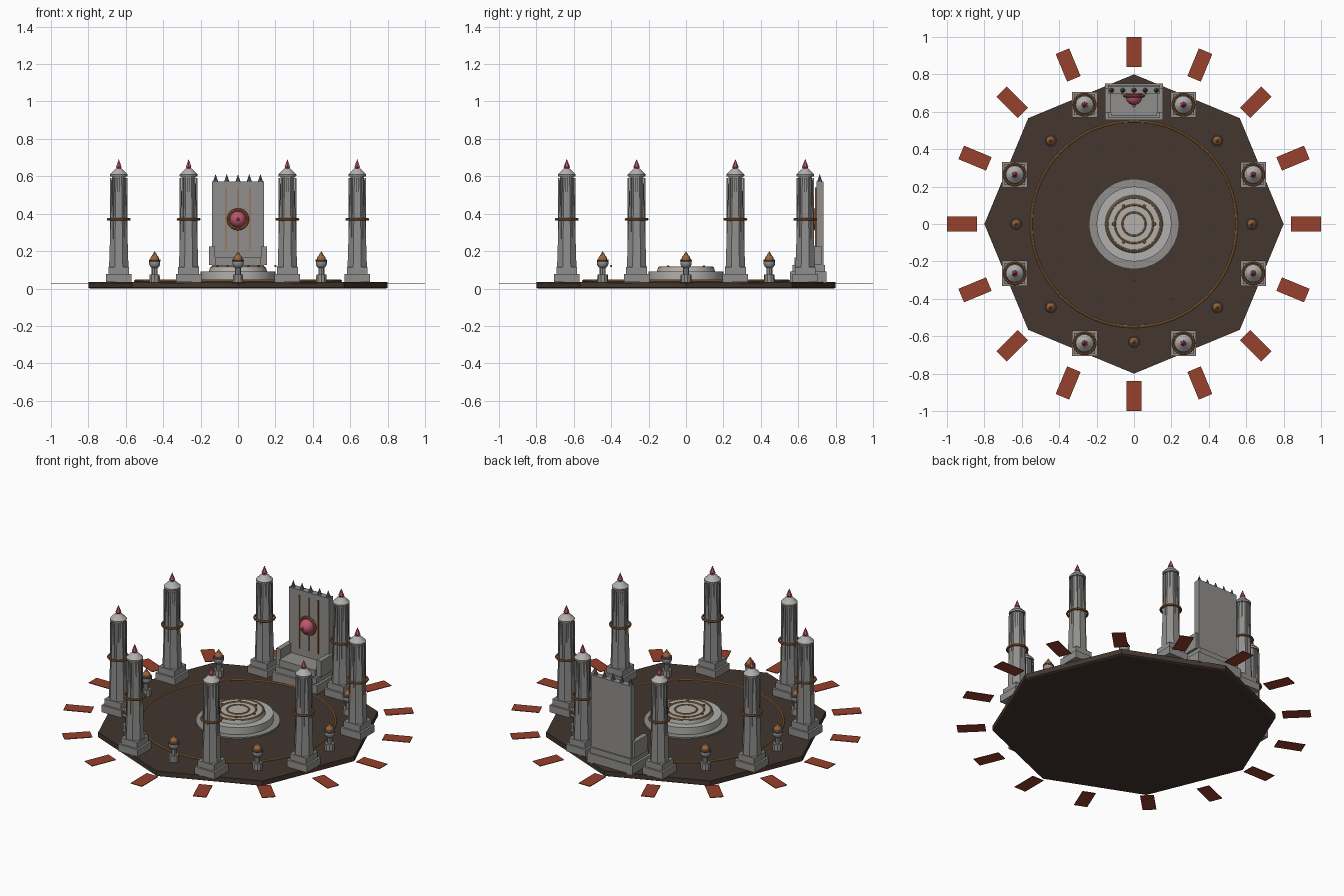
import bpy, math
from math import pi, cos, sin, radians

if "Cube" in bpy.data.objects:
    bpy.data.objects.remove(bpy.data.objects["Cube"])


def material(name, rgb):
    m = bpy.data.materials.new(name)
    m.diffuse_color = (*rgb, 1)
    m.use_nodes = True
    m.node_tree.nodes["Principled BSDF"].inputs["Base Color"].default_value = m.diffuse_color
    return m


FLOOR = material("dark earth", (0.056, 0.037, 0.028))
STONE = material("grey stone", (0.28, 0.275, 0.27))
PALE = material("pale stone", (0.44, 0.435, 0.42))
DARK = material("dark stone", (0.13, 0.125, 0.125))
GOLD = material("gold", (0.46, 0.22, 0.065))
BRONZE = material("bronze", (0.35, 0.125, 0.04))
PINK = material("pink crystal", (0.52, 0.09, 0.16))
RED = material("red clay", (0.31, 0.052, 0.026))


def finish(name, mat, smooth=False):
    o = bpy.context.object
    o.name = name
    o.data.materials.append(mat)
    if smooth:
        bpy.ops.object.shade_smooth_by_angle(angle=radians(40))
    return o


def box(name, mat, x, y, z, sx, sy, sz, rot=0):
    """Box with centre x, y and bottom z."""
    bpy.ops.mesh.primitive_cube_add(size=1, location=(x, y, z + sz / 2), rotation=(0, 0, rot))
    bpy.context.object.scale = (sx, sy, sz)
    return finish(name, mat)


def cone(name, mat, x, y, z, r1, r2, h, sides, rot=0, smooth=False):
    """Cylinder or cone standing on z."""
    bpy.ops.mesh.primitive_cone_add(vertices=sides, radius1=r1, radius2=r2, depth=h,
                                    location=(x, y, z + h / 2), rotation=(0, 0, rot))
    return finish(name, mat, smooth)


def ring(name, mat, x, y, z, r, t, rot=(0, 0, 0), seg=32):
    bpy.ops.mesh.primitive_torus_add(major_radius=r, minor_radius=t, major_segments=seg,
                                     minor_segments=8, location=(x, y, z), rotation=rot)
    return finish(name, mat, True)


def ball(name, mat, x, y, z, r, seg=16):
    bpy.ops.mesh.primitive_uv_sphere_add(segments=seg, ring_count=seg // 2, radius=r, location=(x, y, z))
    return finish(name, mat, True)


def polar(r, deg):
    return r * cos(radians(deg)), r * sin(radians(deg))


# Octagonal platform with a raised floor and gold border
cone("platform", FLOOR, 0, 0, 0.005, 0.8, 0.8, 0.03, 8, pi / 2)
cone("platform_underside", FLOOR, 0, 0, 0.0, 0.79, 0.8, 0.005, 8, pi / 2)
cone("inner_floor", FLOOR, 0, 0, 0.034, 0.55, 0.55, 0.006, 64, smooth=True)
ring("floor_border", GOLD, 0, 0, 0.041, 0.55, 0.006, seg=64)

# Ring of flat clay slabs around the platform
for i in range(16):
    a = i * 22.5
    x, y = polar(0.92, a)
    box("outer_slab", RED, x, y, 0.023, 0.16, 0.078, 0.004, radians(a))

# Central stepped dais
cone("dais_lower_step", STONE, 0, 0, 0.036, 0.238, 0.238, 0.012, 48, smooth=True)
cone("dais_middle_step", PALE, 0, 0, 0.04, 0.2, 0.2, 0.052, 48, smooth=True)
cone("dais_top_step", PALE, 0, 0, 0.09, 0.155, 0.15, 0.022, 48, smooth=True)
for r in (0.142, 0.102, 0.062):
    ring("dais_ring", GOLD, 0, 0, 0.113, r, 0.005, seg=48)
for i in range(6):
    x, y = polar(0.11, i * 60)
    ball("dais_stud", BRONZE, x, y, 0.115, 0.009, 8)

# Eight tapered pillars
for i in range(8):
    x, y = polar(0.69, 22.5 + 45 * i)
    box("pillar_plinth", STONE, x, y, 0.034, 0.137, 0.137, 0.044)
    box("pillar_plinth_top", STONE, x, y, 0.078, 0.112, 0.112, 0.038)
    cone("pillar_shaft", STONE, x, y, 0.116, 0.056, 0.04, 0.484, 8, pi / 8)
    for k in range(8):
        dx, dy = polar(0.0435, 45 * k)
        box("pillar_rib", STONE, x + dx, y + dy, 0.15, 0.008, 0.011, 0.44, radians(45 * k))
    ring("pillar_band", BRONZE, x, y, 0.37, 0.057, 0.007, seg=24)
    cone("pillar_collar", STONE, x, y, 0.598, 0.047, 0.048, 0.012, 16)
    cone("pillar_cap", PALE, x, y, 0.61, 0.048, 0.016, 0.032, 16)
    cone("pillar_crystal_base", PINK, x, y, 0.638, 0.009, 0.017, 0.012, 6)
    cone("pillar_crystal", PINK, x, y, 0.65, 0.017, 0, 0.043, 6)

# Seven small braziers, leaving the throne side open
for i in range(8):
    if i == 2:
        continue
    x, y = polar(0.63, 45 * i)
    cone("brazier_foot", STONE, x, y, 0.034, 0.03, 0.028, 0.04, 10)
    cone("brazier_stem", STONE, x, y, 0.074, 0.016, 0.016, 0.04, 8)
    ball("brazier_bowl", STONE, x, y, 0.136, 0.031, 14)
    ring("brazier_rim", DARK, x, y, 0.15, 0.026, 0.006, seg=16)
    ball("brazier_ember", BRONZE, x, y, 0.158, 0.024, 12)
    cone("brazier_flame", GOLD, x, y, 0.174, 0.016, 0, 0.026, 8)

# Throne base, seat and arms
box("throne_base", STONE, 0, 0.653, 0.03, 0.312, 0.195, 0.06)
box("throne_step", STONE, 0, 0.657, 0.09, 0.28, 0.175, 0.035)
box("throne_seat", STONE, 0, 0.65, 0.125, 0.245, 0.14, 0.042)
for s in (-1, 1):
    box("throne_arm", STONE, s * 0.139, 0.66, 0.125, 0.03, 0.13, 0.1)

# Throne back with spikes and gold strips
box("throne_back", STONE, 0, 0.716, 0.12, 0.276, 0.038, 0.452)
for k in range(-2, 3):
    cone("throne_spike", DARK, k * 0.06, 0.715, 0.57, 0.014, 0, 0.042, 8)
for k in (-1, 0, 1):
    box("throne_strip", BRONZE, k * 0.064, 0.695, 0.21, 0.007, 0.008, 0.33)

# Throne gem in its ring
ball("throne_gem", PINK, 0, 0.68, 0.37, 0.044, 20)
ring("throne_gem_ring", BRONZE, 0, 0.685, 0.37, 0.051, 0.008, (pi / 2, 0, 0))
ball("throne_gem_stud", GOLD, 0, 0.632, 0.37, 0.009, 8)

# Tiny floating sparks
for x, y, z in ((0.2, -0.4, 0.12), (0.0, -0.3, 0.1)):
    ball("spark", GOLD, x, y, z, 0.006, 8)
